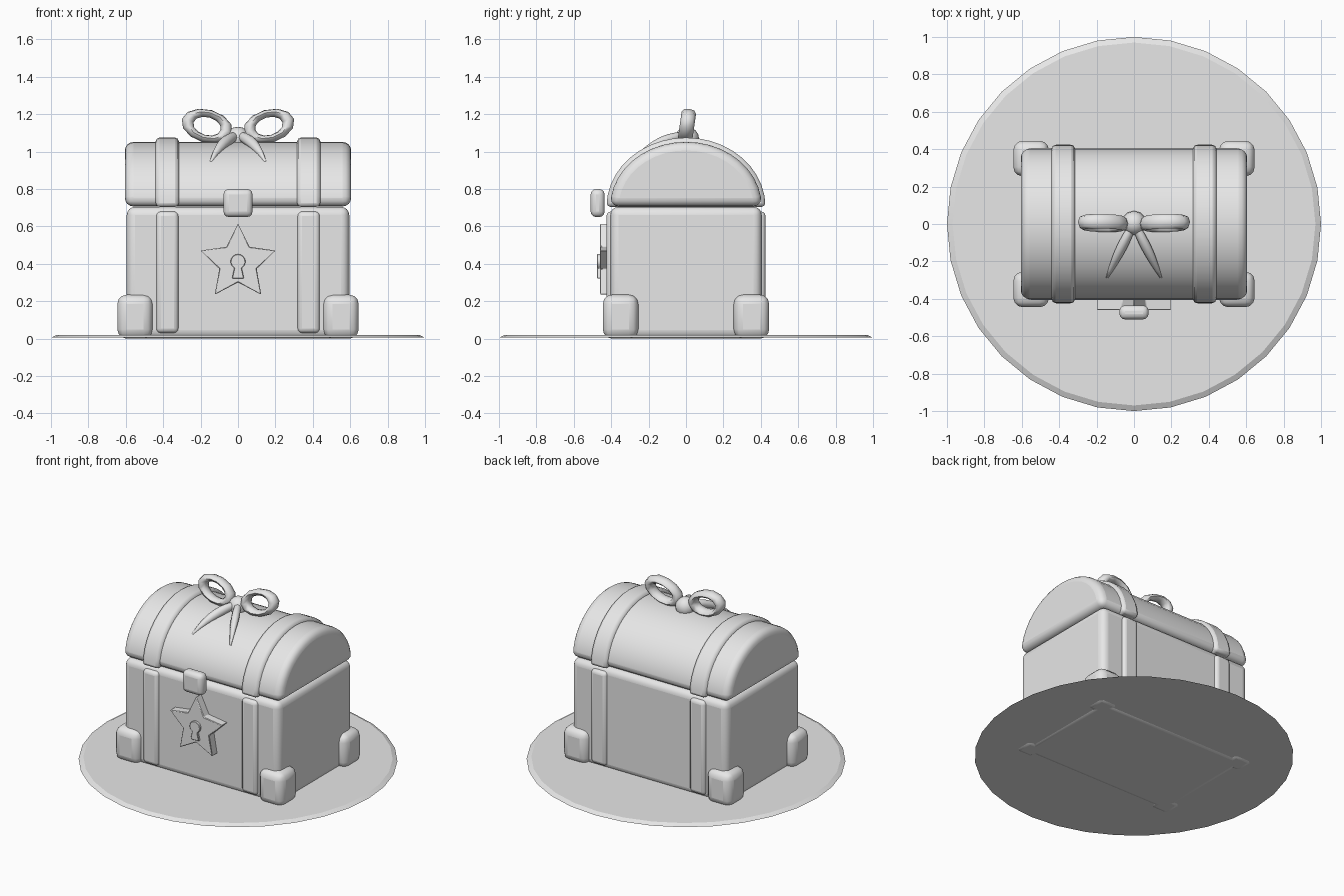
import bpy, bmesh, math
from mathutils import Vector, Matrix

cube = bpy.data.objects.get("Cube")
if cube:
    bpy.data.objects.remove(cube, do_unlink=True)

grey = bpy.data.materials.new("plain grey")
grey.use_nodes = True
grey.diffuse_color = (0.8, 0.8, 0.8, 1)
grey.node_tree.nodes["Principled BSDF"].inputs["Base Color"].default_value = (0.8, 0.8, 0.8, 1)


def finish(name, bm, bevel=0, segments=3, smooth=40):
    """Turn a bmesh into a named, bevelled, shaded object."""
    bmesh.ops.recalc_face_normals(bm, faces=bm.faces)
    mesh = bpy.data.meshes.new(name)
    bm.to_mesh(mesh)
    bm.free()
    mesh.materials.append(grey)
    ob = bpy.data.objects.new(name, mesh)
    bpy.context.collection.objects.link(ob)
    if bevel:
        mod = ob.modifiers.new("Rounded edges", 'BEVEL')
        mod.width, mod.segments = bevel, segments
        mod.limit_method, mod.angle_limit = 'ANGLE', math.radians(35)
    bpy.ops.object.select_all(action='DESELECT')
    ob.select_set(True)
    bpy.context.view_layer.objects.active = ob
    bpy.ops.object.shade_smooth_by_angle(angle=math.radians(smooth))
    return ob


def box(name, low, high, bevel, segments=3):
    low, high = Vector(low), Vector(high)
    bm = bmesh.new()
    bmesh.ops.create_cube(bm, size=1)
    bmesh.ops.scale(bm, vec=high - low, verts=bm.verts)
    bmesh.ops.translate(bm, vec=(low + high) / 2, verts=bm.verts)
    return finish(name, bm, bevel, segments)


def prism(name, outline, start, depth, bevel=0, segments=2):
    """Extrude a closed outline of 3D points along a vector."""
    bm = bmesh.new()
    face = bm.faces.new([bm.verts.new(Vector(p) + Vector(start)) for p in outline])
    new = bmesh.ops.extrude_face_region(bm, geom=[face])["geom"]
    verts = [g for g in new if isinstance(g, bmesh.types.BMVert)]
    bmesh.ops.translate(bm, vec=depth, verts=verts)
    return finish(name, bm, bevel, segments)


def arch(half_width, height, steps=20):
    angles = [math.pi * i / steps for i in range(steps + 1)]
    return [(0, half_width * math.cos(a), height * math.sin(a)) for a in angles]


# Round ground plate with a chamfered rim
bm = bmesh.new()
bmesh.ops.create_cone(bm, cap_ends=True, segments=32, radius1=1, radius2=0.97, depth=0.015)
bmesh.ops.translate(bm, vec=(0, 0, 0.0125), verts=bm.verts)
finish("base_plate", bm, smooth=20)

# Chest body and domed lid
box("chest_body", (-0.595, -0.405, 0), (0.595, 0.405, 0.705), 0.045, 4)
prism("chest_lid", arch(0.405, 0.345), (-0.605, 0, 0.707), (1.21, 0, 0), 0.05, 4)

# Straps over the lid and down the front and back
for side, sx in (("right", -1), ("left", 1)):
    prism(side + "_lid_strap", arch(0.425, 0.37), (sx * 0.378 - 0.062, 0, 0.705),
          (0.124, 0, 0), 0.02)
    for end, sy in (("front", -1), ("back", 1)):
        y = sy * 0.39
        box(f"{end}_{side}_body_strap", (sx * 0.378 - 0.06, y - 0.035, 0.03),
            (sx * 0.378 + 0.06, y + 0.035, 0.68), 0.025)
        # Chunky corner foot
        x, y = sx * 0.55, sy * 0.35
        box(f"{end}_{side}_foot", (x - 0.095, y - 0.095, 0),
            (x + 0.095, y + 0.095, 0.235), 0.05)

# Latch
box("latch", (-0.078, -0.51, 0.65), (0.078, -0.435, 0.8), 0.03)

# Star plate with keyhole
star = []
for i in range(10):
    a, r = math.pi * i / 5, 0.105 if i % 2 else 0.211
    star.append((r * math.sin(a), 0, r * math.cos(a)))
prism("star_plate", star, (0, -0.46, 0.406), (0, 0.08, 0), 0.004, 1)
keyhole = [(-0.032, 0, -0.09), (0.032, 0, -0.09)]
for i in range(13):
    a = math.radians(-60 + 25 * i)
    keyhole.append((0.04 * math.cos(a), 0, 0.04 * math.sin(a)))
prism("keyhole", keyhole, (0, -0.475, 0.412), (0, 0.05, 0), 0.003, 1)

# Bow loops
for side, sx in (("right", -1), ("left", 1)):
    bm = bmesh.new()
    rings = []
    for i in range(12):
        a = math.tau * i / 12
        ring = []
        for j in range(8):
            b = math.tau * j / 8
            r = 0.1 + 0.03 * math.cos(b)
            ring.append(bm.verts.new((1.08 * r * math.cos(a), 0.039 * math.sin(b),
                                      0.69 * r * math.sin(a))))
        rings.append(ring)
    for i in range(12):
        p, q = rings[i], rings[(i + 1) % 12]
        for j in range(8):
            k = (j + 1) % 8
            bm.faces.new((p[j], p[k], q[k], q[j]))
    turn = (Matrix.Translation((sx * 0.165, 0.005, 1.136))
            @ Matrix.Rotation(math.radians(-8), 4, 'X')
            @ Matrix.Rotation(math.radians(-16 * sx), 4, 'Y'))
    bmesh.ops.transform(bm, matrix=turn, verts=bm.verts)
    finish(side + "_bow_loop", bm, smooth=60)

    # Tapered ribbon tail lying over the lid
    bm = bmesh.new()
    rings = []
    for i in range(8):
        t = i / 7
        y = -0.02 - 0.27 * t
        z = 0.707 + 0.345 * math.sqrt(1 - (y / 0.405) ** 2) + 0.03 * (1 - t)
        r = 0.006 + 0.024 * math.sin(math.pi * (0.25 + 0.75 * t))
        ring = []
        for j in range(8):
            b = math.tau * j / 8
            ring.append(bm.verts.new((sx * (0.015 + 0.13 * t) + r * math.cos(b),
                                      y, z + r * math.sin(b))))
        rings.append(ring)
    for p, q in zip(rings, rings[1:]):
        for j in range(8):
            k = (j + 1) % 8
            bm.faces.new((p[j], p[k], q[k], q[j]))
    bm.faces.new(rings[0])
    bm.faces.new(rings[-1])
    finish(side + "_bow_tail", bm, smooth=60)

# Bow knot
bm = bmesh.new()
bmesh.ops.create_uvsphere(bm, u_segments=12, v_segments=8, radius=0.065)
bmesh.ops.translate(bm, vec=(0, 0.005, 1.068), verts=bm.verts)
finish("bow_knot", bm, smooth=60)
